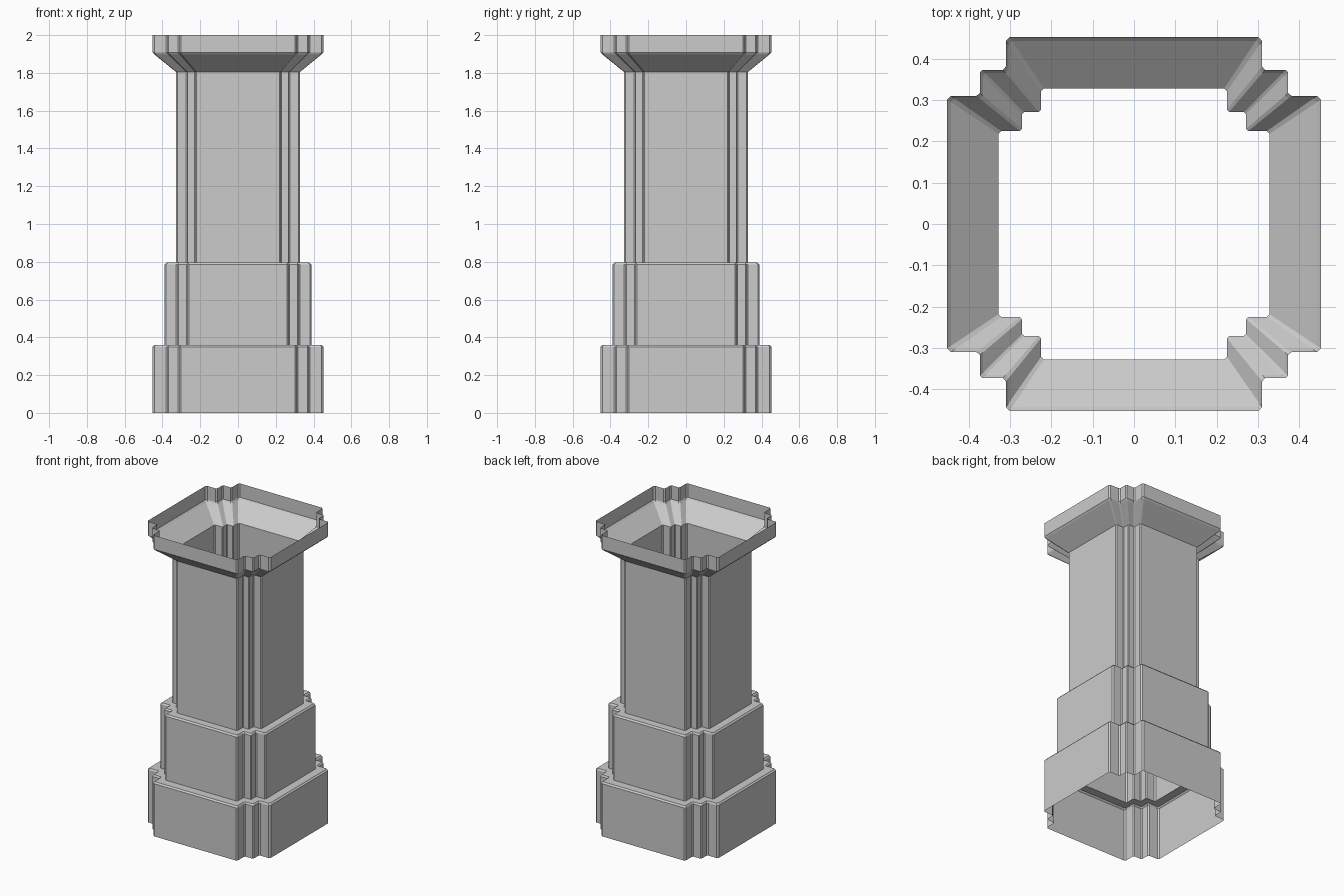
import bpy, bmesh
from mathutils import Vector, Matrix

if "Cube" in bpy.data.objects:
    bpy.data.objects.remove(bpy.data.objects["Cube"])

# Stepped corner: half of one corner at full width, mirrored over the diagonal
half = [(0.452, 0.301), (0.443, 0.31), (0.381, 0.31), (0.373, 0.317), (0.373, 0.367)]
corner = half + [(y, x) for x, y in reversed(half)]
outline = []
for q in range(4):
    rot = Matrix.Rotation(q * 1.5707963267948966, 2)
    outline += [rot @ Vector(p) for p in corner]

# Heights and half widths: plinth, upper base, shaft, flared capital
levels = [(0.0, 0.452), (0.35, 0.452), (0.36, 0.443), (0.36, 0.388),
          (0.785, 0.388), (0.795, 0.379), (0.795, 0.328),
          (1.805, 0.328), (1.898, 0.443), (1.908, 0.452), (2.0, 0.452)]

# Open shell lofted through the levels
bm = bmesh.new()
rings = [[bm.verts.new((p.x * w / 0.452, p.y * w / 0.452, z)) for p in outline]
         for z, w in levels]
n = len(outline)
for a, b in zip(rings, rings[1:]):
    for i in range(n):
        j = (i + 1) % n
        bm.faces.new((a[i], a[j], b[j], b[i]))

mesh = bpy.data.meshes.new("pillar_shell")
bm.to_mesh(mesh)
bm.free()
pillar = bpy.data.objects.new("pillar_shell", mesh)
bpy.context.collection.objects.link(pillar)
